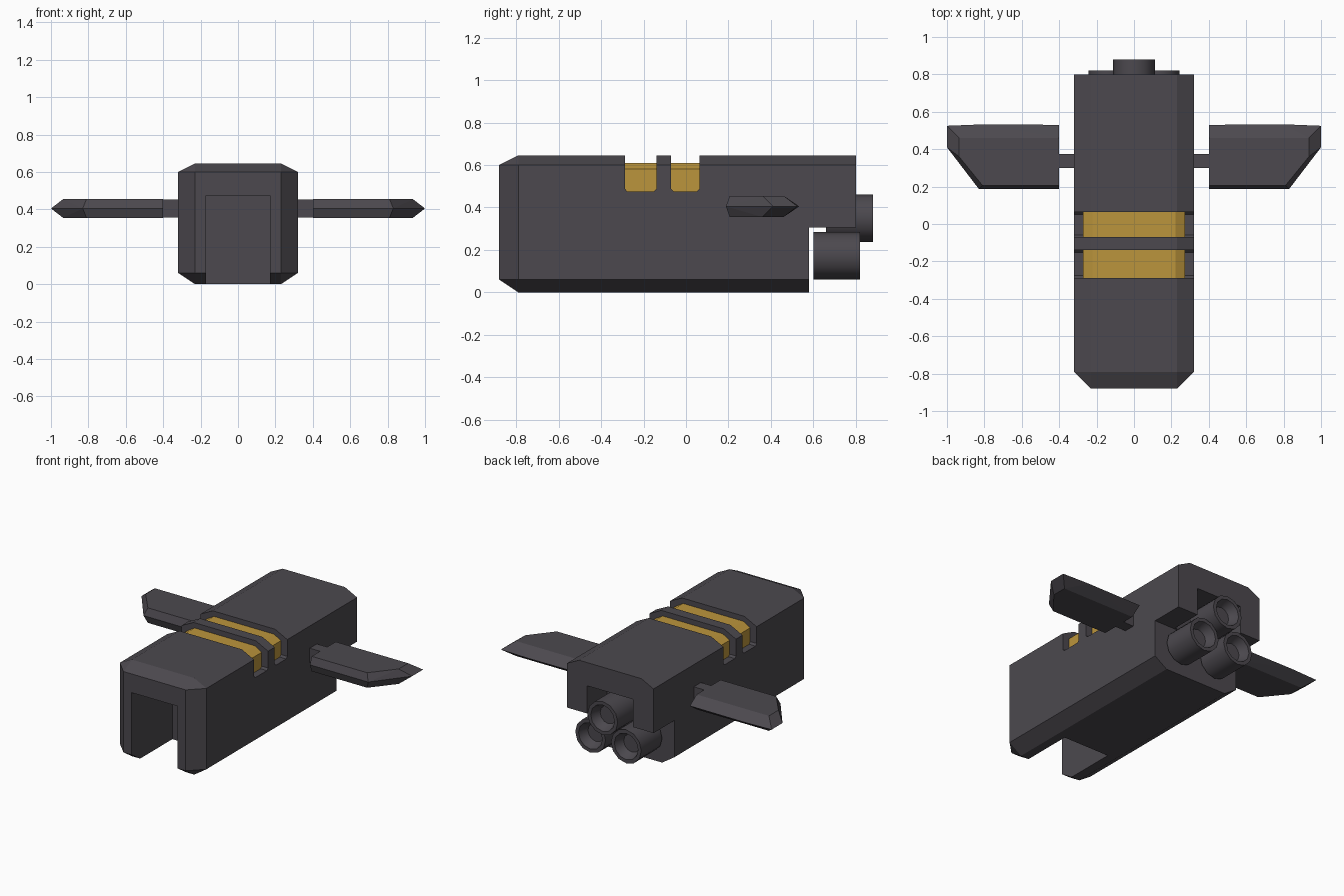
import bpy, bmesh, math

if "Cube" in bpy.data.objects:
    bpy.data.objects.remove(bpy.data.objects["Cube"])


def material(name, rgb):
    m = bpy.data.materials.new(name)
    m.diffuse_color = (*rgb, 1)
    m.use_nodes = True
    m.node_tree.nodes["Principled BSDF"].inputs["Base Color"].default_value = m.diffuse_color
    return m


GREY = material("dark_grey", (0.072, 0.066, 0.077))
GOLD = material("gold", (0.50, 0.30, 0.045))


def finish(name, bm, mat):
    bmesh.ops.recalc_face_normals(bm, faces=bm.faces[:])
    me = bpy.data.meshes.new(name)
    bm.to_mesh(me)
    bm.free()
    me.materials.append(mat)
    ob = bpy.data.objects.new(name, me)
    bpy.context.collection.objects.link(ob)
    return ob


def hull(name, points, mat=GREY):
    """Convex solid through the given corner points."""
    bm = bmesh.new()
    for p in points:
        bm.verts.new(p)
    bmesh.ops.convex_hull(bm, input=bm.verts[:])
    bmesh.ops.dissolve_limit(bm, angle_limit=math.radians(1),
                             verts=bm.verts[:], edges=bm.edges[:])
    return finish(name, bm, mat)


def box(name, x, y, z, mat=GREY):
    return hull(name, [(a, b, c) for a in x for b in y for c in z], mat)


def cut(target, cutter):
    mod = target.modifiers.new("cut", 'BOOLEAN')
    mod.operation = 'DIFFERENCE'
    mod.solver = 'EXACT'
    mod.object = cutter
    bpy.context.view_layer.objects.active = target
    bpy.ops.object.modifier_apply(modifier=mod.name)
    bpy.data.objects.remove(cutter)


# Body: chamfered box, open-ended chamfers at the rear
pts = []
for s in (-1, 1):
    for z in (0, 0.645):
        pts += [(s * 0.23, -0.79, z), (s * 0.23, 0.80, z)]
    for z in (0.06, 0.60):
        pts += [(s * 0.32, -0.79, z), (s * 0.32, 0.80, z), (s * 0.23, -0.88, z)]
body = hull("body", pts)

# Front slot, rear step and rear engine slot
cut(body, box("front_cutter", (-0.17, 0.17), (-1, -0.45), (-0.1, 0.475)))
cut(body, box("step_cutter", (-0.5, 0.5), (0.58, 1), (-0.1, 0.305)))
cut(body, box("rear_cutter", (-0.17, 0.17), (0.59, 1), (0.2, 0.49)))

# Gold bands sitting in two grooves across the back
for i, (y0, y1) in enumerate([(-0.288, -0.14), (-0.07, 0.063)]):
    groove = [(y0, 0.8), (y0, 0.488), (y0 + 0.012, 0.475),
              (y1 - 0.012, 0.475), (y1, 0.488), (y1, 0.8)]
    cut(body, hull("groove_cutter", [(x, y, z) for x in (-0.5, 0.5) for y, z in groove]))
    band = [(s * x, z) for s in (-1, 1) for x, z in [(0.273, 0.47), (0.273, 0.58), (0.222, 0.61)]]
    hull(f"gold_band_{i + 1}", [(x, y, z) for y in (y0, y1) for x, z in band], GOLD)

# Wings with sharp outer edges, each on a short strut
edge = [(0.40, 0.53), (0.80, 0.533), (1.0, 0.525), (1.0, 0.41), (0.83, 0.188), (0.40, 0.188)]
flat = [(0.40, 0.46), (0.935, 0.46), (0.935, 0.36), (0.81, 0.206), (0.40, 0.206)]
for side, s in (("left", -1), ("right", 1)):
    hull(f"{side}_wing", [(s * x, y, 0.405) for x, y in edge]
         + [(s * x, y, z) for x, y in flat for z in (0.355, 0.455)])
    box(f"{side}_wing_strut", (s * 0.31, s * 0.41), (0.30, 0.375), (0.358, 0.452))


# Engines: round tubes with a stepped cup at the rear
def engine(name, cx, cz, y0, n=12):
    y1 = y0 + 0.22
    profile = [(0.112, y0), (0.112, y1), (0.088, y1), (0.078, y1 - 0.03),
               (0.06, y1 - 0.06)]
    bm = bmesh.new()
    rings = [[bm.verts.new((cx + r * math.cos(2 * math.pi * k / n), y,
                            cz + r * math.sin(2 * math.pi * k / n)))
              for k in range(n)] for r, y in profile]
    for a, b in zip(rings, rings[1:]):
        for k in range(n):
            bm.faces.new((a[k], a[(k + 1) % n], b[(k + 1) % n], b[k]))
    bm.faces.new(rings[0])
    bm.faces.new(rings[-1])
    ob = finish(name, bm, GREY)
    bpy.ops.object.select_all(action='DESELECT')
    ob.select_set(True)
    bpy.context.view_layer.objects.active = ob
    bpy.ops.object.shade_smooth_by_angle(angle=math.radians(35))


engine("upper_engine", 0, 0.35, 0.66)
engine("left_engine", -0.132, 0.173, 0.60)
engine("right_engine", 0.132, 0.173, 0.60)
